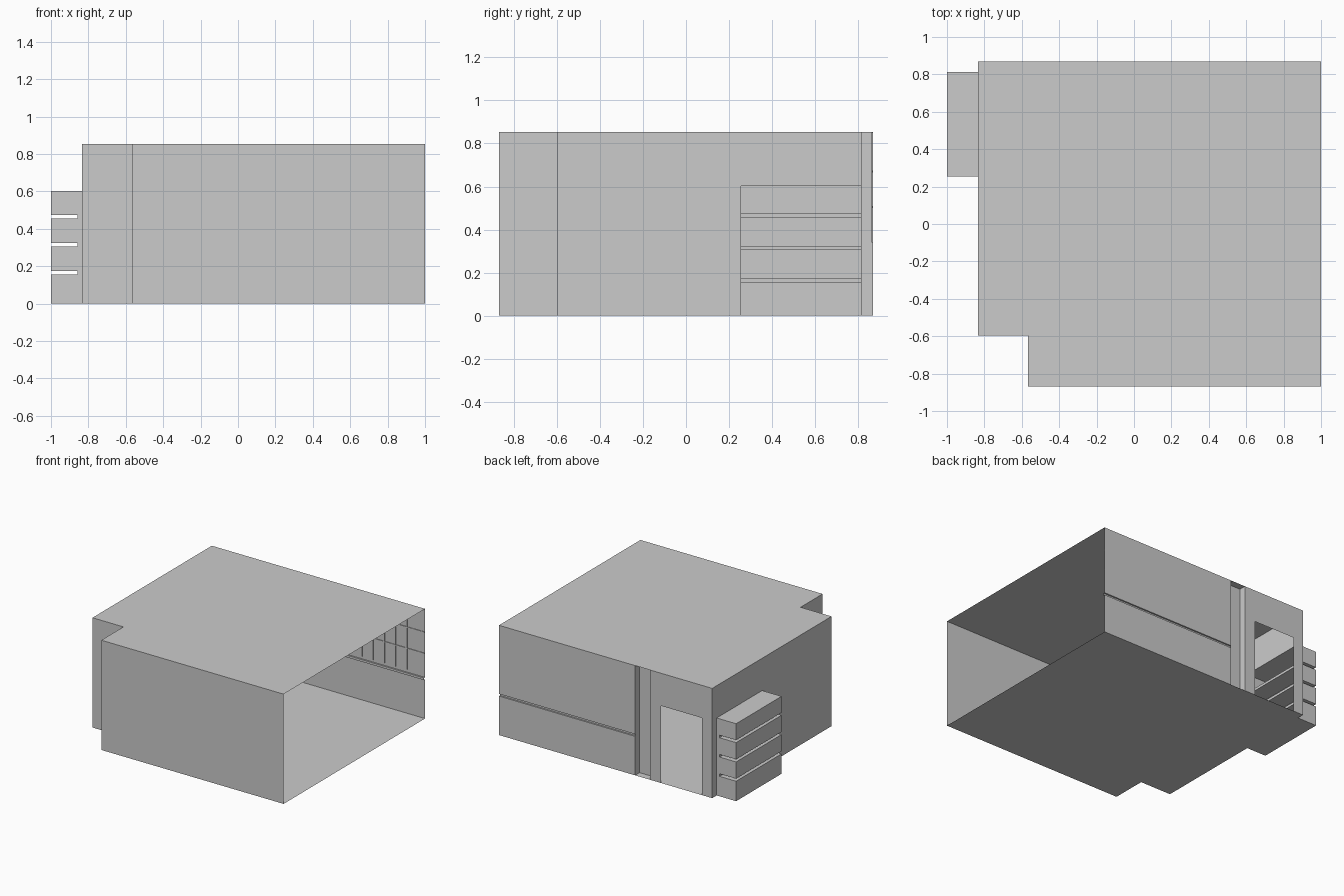
import bpy, bmesh

if "Cube" in bpy.data.objects:
    bpy.data.objects.remove(bpy.data.objects["Cube"])

XL, XR, YF, YB, H = -0.833, 1.0, -0.868, 0.868, 0.853   # room limits
NX, NY = -0.567, -0.597                                # notch corner
SX, S0, S1, SH = -1.0, 0.255, 0.813, 0.602             # shelf niche
WX, RX = -0.17, -0.297                                 # window wall end, recess end


def sheet(name, polys):
    """Thin surface made from a list of polygons."""
    bm = bmesh.new()
    for p in polys:
        bm.faces.new([bm.verts.new(c) for c in p])
    bmesh.ops.remove_doubles(bm, verts=bm.verts, dist=1e-5)
    bmesh.ops.recalc_face_normals(bm, faces=bm.faces)
    me = bpy.data.meshes.new(name)
    bm.to_mesh(me)
    bm.free()
    ob = bpy.data.objects.new(name, me)
    bpy.context.collection.objects.link(ob)
    return ob


def wall(a, b, z0=0.0, z1=H):
    """Vertical rectangle standing on the plan line a-b."""
    return [(*a, z0), (*b, z0), (*b, z1), (*a, z1)]


def box(x0, x1, y0, y1, z0, z1):
    ends = [[(x, y0, z0), (x, y1, z0), (x, y1, z1), (x, y0, z1)] for x in (x0, x1)]
    a, b = ends
    return ends + [[a[i], a[(i + 1) % 4], b[(i + 1) % 4], b[i]] for i in range(4)]


# floor (runs under the niche) and ceiling
room = [(XR, YB), (XL, YB), (XL, NY), (NX, NY), (NX, YF), (XR, YF)]
niche_plan = [(XL, S1), (SX, S1), (SX, S0), (XL, S0)]
sheet("floor", [[(x, y, 0) for x, y in room[:2] + niche_plan + room[2:]]])
sheet("ceiling", [[(x, y, H) for x, y in room]])

# front wall, with the stepped corner; the right side stays open
sheet("front_walls", [wall((XR, YF), (NX, YF)), wall((NX, YF), (NX, NY)),
                      wall((NX, NY), (XL, NY))])

# left wall around the niche opening
sheet("left_wall", [wall((XL, NY), (XL, S0)), wall((XL, S0), (XL, S1), SH, H),
                    wall((XL, S1), (XL, YB))])

# shelf niche: hollow shelves read as slots from outside
prof = [(XL, SH), (SX, SH)]
for z in (0.465, 0.315, 0.165):
    prof += [(SX, z + 0.01), (-0.858, z + 0.01), (-0.858, z - 0.01), (SX, z - 0.01)]
prof += [(SX, 0), (XL, 0)]
caps = [[(x, y, z) for x, z in prof] for y in (S0, S1)]
sides = [[caps[0][i], caps[0][i + 1], caps[1][i + 1], caps[1][i]]
         for i in range(len(prof) - 2)]
sheet("shelf_niche", caps + sides)

# back wall with door opening
D0, D1, DH = -0.745, -0.392, 0.6
sheet("door_wall", [wall((XL, YB), (D0, YB)), wall((D0, YB), (D1, YB), DH, H),
                    wall((D1, YB), (RX, YB))])

# full-height recess between door and window
sheet("wall_recess", [wall((RX, YB), (RX, S1)), wall((RX, S1), (WX, S1)),
                      wall((WX, S1), (WX, YB))])

# window wall, with the sill pressed inward as a groove
sp = [(YB, 0), (YB, 0.303), (YB - 0.012, 0.303), (YB - 0.012, 0.32), (YB, 0.32), (YB, H)]
sheet("window_wall", [[(WX, *p), (XR, *p), (XR, *q), (WX, *q)]
                      for p, q in zip(sp, sp[1:])])

# window bars on the inside
bars = []
for i in range(11):
    x = 0.845 - 0.097 * i
    bars += box(x - 0.004, x + 0.004, YB - 0.006, YB - 0.0005, 0.34, H - 0.001)
sheet("window_uprights", bars)
rails = []
for z in (0.505, 0.67):
    rails += box(WX, XR, YB - 0.005, YB - 0.0005, z - 0.004, z + 0.004)
sheet("window_rails", rails)
